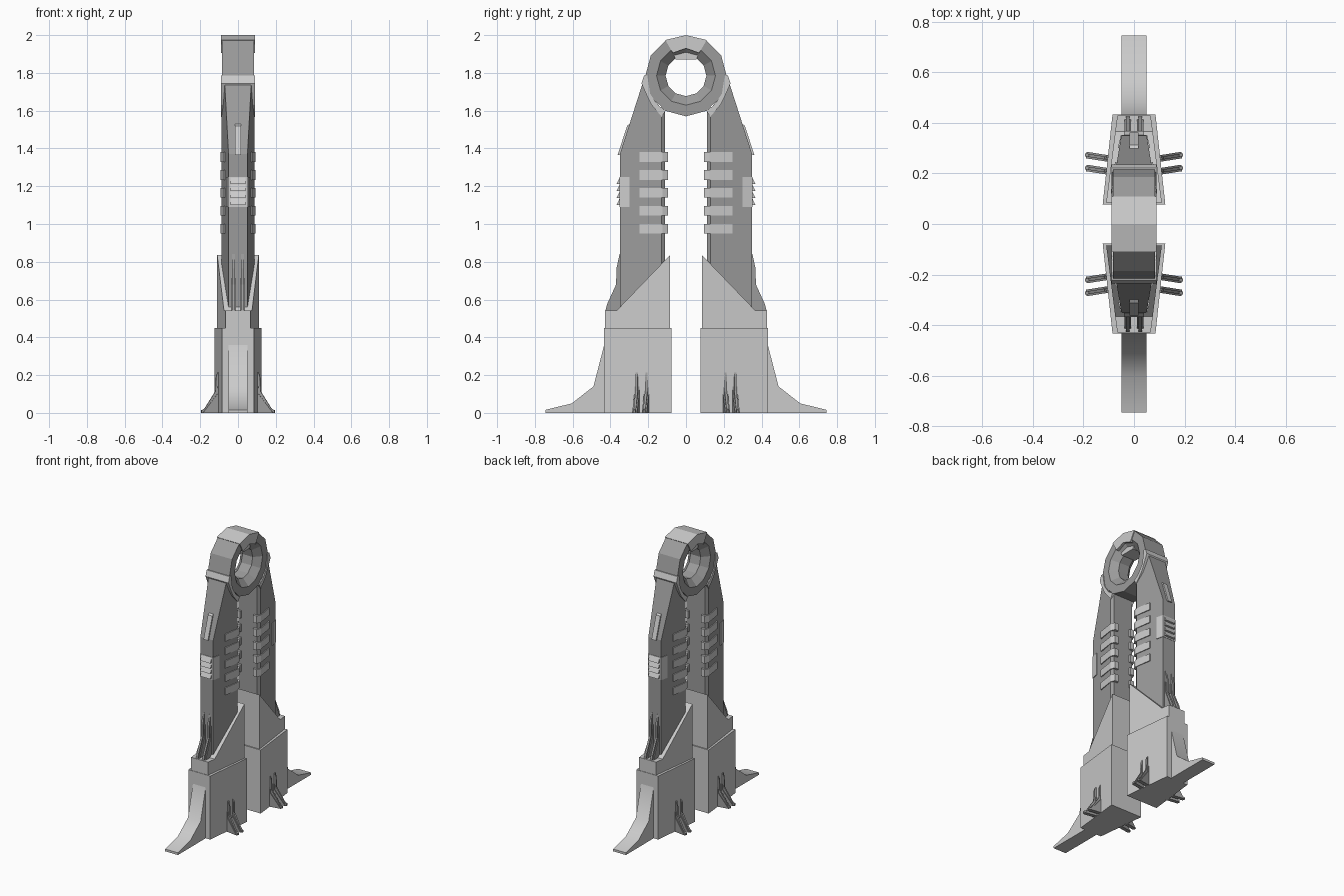
import bpy, bmesh
from math import sin, cos, radians, pi
from mathutils import Matrix

if "Cube" in bpy.data.objects:
    bpy.data.objects.remove(bpy.data.objects["Cube"])


def grey(name, v):
    m = bpy.data.materials.new(name)
    m.diffuse_color = (v, v, v, 1)
    m.use_nodes = True
    m.node_tree.nodes["Principled BSDF"].inputs["Base Color"].default_value = m.diffuse_color
    return m


DARK, MID = grey("dark_grey", 0.33), grey("mid_grey", 0.54)


def make(name, bm, mat, mx=False, my=True):
    bmesh.ops.recalc_face_normals(bm, faces=bm.faces)
    me = bpy.data.meshes.new(name)
    bm.to_mesh(me)
    bm.free()
    me.materials.append(mat)
    ob = bpy.data.objects.new(name, me)
    bpy.context.collection.objects.link(ob)
    if mx or my:
        m = ob.modifiers.new("Mirror", 'MIRROR')
        m.use_axis = (mx, my, False)
        m.use_mirror_merge = False
    return ob


def loft(bm, a, b):
    """Solid between two matching outlines."""
    va, vb = [bm.verts.new(p) for p in a], [bm.verts.new(p) for p in b]
    bm.faces.new(va)
    bm.faces.new(vb[::-1])
    n = len(a)
    for i in range(n):
        j = (i + 1) % n
        bm.faces.new((va[i], vb[i], vb[j], va[j]))
    return va + vb


def slab(bm, prof, half, cx=0.0):
    """Extrude a (y, z) profile across x; half may depend on y."""
    h = half if callable(half) else (lambda y: half)
    return loft(bm, [(cx - h(y), y, z) for y, z in prof],
                [(cx + h(y), y, z) for y, z in prof])


def taper(y0, h0, y1, h1):
    return lambda y: h0 + (h1 - h0) * (y - y0) / (y1 - y0)


def part(name, prof, half, mat):
    bm = bmesh.new()
    slab(bm, prof, half)
    return make(name, bm, mat)


CZ = 1.785


def lathe(name, section, n, mat):
    """Spin a closed (r, x) section round the x axis at ring height."""
    bm = bmesh.new()
    rings = []
    for i in range(n):
        a = 2 * pi * i / n
        rings.append([bm.verts.new((x, r * sin(a), CZ + r * cos(a))) for r, x in section])
    m = len(section)
    for i in range(n):
        p, q = rings[i], rings[(i + 1) % n]
        for k in range(m):
            l = (k + 1) % m
            bm.faces.new((p[k], p[l], q[l], q[k]))
    return make(name, bm, mat, my=False)


# Ring with funnel and its top cap
half_sec = [(0.215, 0.084), (0.156, 0.084), (0.108, 0.04)]
lathe("top_ring", half_sec + [(r, -x) for r, x in half_sec[::-1]], 12, DARK)
bm = bmesh.new()
slab(bm, [(-0.109, 1.974), (0, 2.0), (0.109, 1.974), (0.07, 1.905),
          (0, 1.93), (-0.07, 1.905)], 0.090)
slab(bm, [(-0.08, 1.93), (0.08, 1.93), (0.055, 1.872), (-0.055, 1.872)], 0.055)
make("ring_cap", bm, MID, my=False)

# Upper leg, its chamfered inner edge and the collar under the ring
part("upper_leg", [(0.13, 0.5), (0.35, 0.5), (0.35, 1.37), (0.225, 1.76),
                   (0.19, 1.69), (0.13, 1.61)], taper(0.13, 0.087, 0.35, 0.05), DARK)
part("leg_inner_edge", [(0.11, 0.5), (0.13, 0.5), (0.13, 1.62), (0.11, 1.6)],
     taper(0.11, 0.074, 0.13, 0.087), DARK)
part("ring_collar", [(0.222, 1.785), (0.236, 1.745), (0.205, 1.675), (0.182, 1.63),
                     (0.128, 1.567), (0.108, 1.6), (0.15, 1.63), (0.19, 1.69),
                     (0.205, 1.785)], 0.090, MID)

# Rib plates that wrap the inner corners of the leg
plan = [(0.05, 0.115), (0.05, 0.095), (0.08, 0.095), (0.092, 0.125),
        (0.075, 0.245), (0.06, 0.245), (0.075, 0.125)]
bm = bmesh.new()
for i in range(5):
    z = 0.975 + 0.095 * i
    loft(bm, [(x, y, z - 0.026) for x, y in plan], [(x, y, z + 0.026) for x, y in plan])
make("rib_plates", bm, MID, mx=True)

# Outer face details: sloped bar and louvred vent
part("slope_bar", [(0.33, 1.37), (0.362, 1.365), (0.312, 1.52), (0.29, 1.535)],
     0.017, MID)
bm = bmesh.new()
slab(bm, [(0.30, 1.09), (0.352, 1.09), (0.352, 1.25), (0.30, 1.25)],
     taper(0.30, 0.064, 0.352, 0.052))
for i in range(4):
    z = 1.10 + 0.037 * i
    slab(bm, [(0.345, z), (0.368, z), (0.352, z + 0.034), (0.345, z + 0.034)], 0.04)
make("louvre_vent", bm, MID)

# Boot: lower block and sloped upper cuff
part("boot_block", [(0.077, 0), (0.433, 0), (0.433, 0.45), (0.077, 0.45)],
     taper(0.077, 0.124, 0.433, 0.085), MID)
part("boot_cuff", [(0.085, 0.44), (0.43, 0.44), (0.43, 0.542), (0.367, 0.542),
                   (0.085, 0.835)], taper(0.085, 0.11, 0.43, 0.066), MID)

# Long toe, smooth along its curved top
toe = part("toe", [(0.42, 0), (0.745, 0), (0.745, 0.016), (0.605, 0.05), (0.49, 0.14),
                   (0.433, 0.36), (0.42, 0.36)], 0.05, MID)
bpy.ops.object.select_all(action='DESELECT')
bpy.context.view_layer.objects.active = toe
toe.select_set(True)
bpy.ops.object.shade_smooth_by_angle(angle=radians(42))

# Pair of thin fins above the boot
bm = bmesh.new()
for cx in (-0.024, 0.024):
    slab(bm, [(0.34, 0.54), (0.427, 0.54), (0.418, 0.575), (0.37, 0.68),
              (0.368, 0.765), (0.352, 0.84), (0.34, 0.84)], 0.007, cx)
    slab(bm, [(0.34, 0.54), (0.415, 0.54), (0.36, 0.68), (0.355, 0.76),
              (0.34, 0.76)], 0.013, cx)
make("boot_fins", bm, DARK)

# Pairs of small side feet, square to the tapered boot side
fin = [(0.0, 0), (0.10, 0), (0.10, 0.014), (0.085, 0.02), (0.025, 0.115),
       (0.022, 0.19), (0.015, 0.213), (0.0, 0.213)]
pad = [(0.0, 0), (0.095, 0), (0.085, 0.01), (0.016, 0.10), (0.014, 0.14), (0.0, 0.14)]
bm = bmesh.new()
for cy in (0.207, 0.258):
    vs = []
    for prof, w in ((fin, 0.006), (pad, 0.013)):
        vs += loft(bm, [(u, -w, z) for u, z in prof], [(u, w, z) for u, z in prof])
    bmesh.ops.transform(bm, verts=vs, matrix=Matrix.Translation((0.095, cy, 0))
                        @ Matrix.Rotation(radians(9), 4, 'Z'))
make("side_feet", bm, DARK, mx=True)
